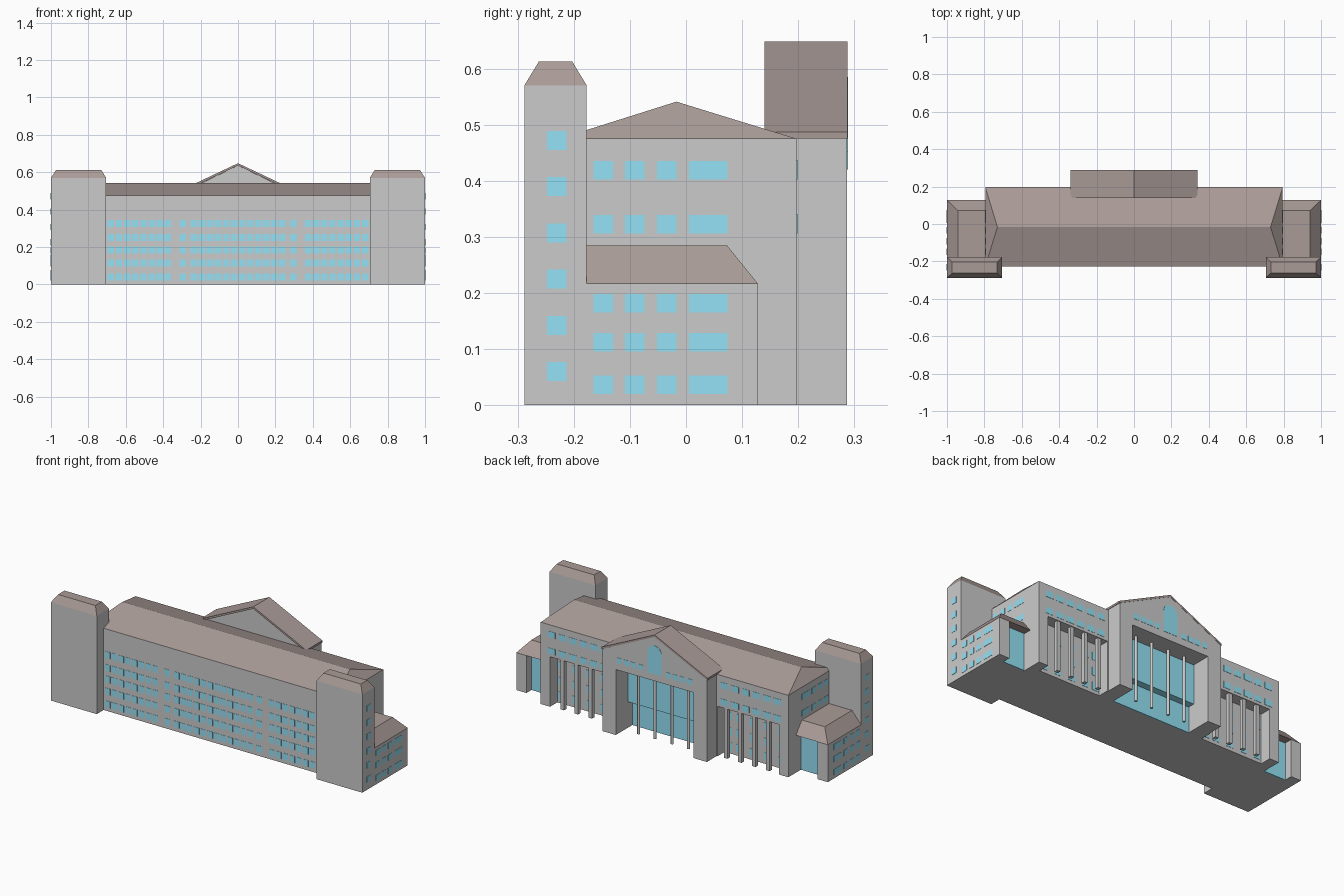
import bpy, bmesh, math
from mathutils import Matrix

if "Cube" in bpy.data.objects:
    bpy.data.objects.remove(bpy.data.objects["Cube"])


def material(name, rgb):
    m = bpy.data.materials.new(name)
    m.diffuse_color = (*rgb, 1)
    m.use_nodes = True
    m.node_tree.nodes["Principled BSDF"].inputs["Base Color"].default_value = m.diffuse_color
    return m


ROOF = material("brown_roof", (0.40, 0.33, 0.31))
GLASS = material("blue_glass", (0.30, 0.76, 0.92))


def finish(name, bm, mat=None):
    bmesh.ops.recalc_face_normals(bm, faces=bm.faces)
    me = bpy.data.meshes.new(name)
    bm.to_mesh(me)
    bm.free()
    ob = bpy.data.objects.new(name, me)
    bpy.context.collection.objects.link(ob)
    if mat:
        me.materials.append(mat)
    return ob


def add_box(bm, x0, x1, y0, y1, z0, z1):
    m = Matrix.Translation(((x0 + x1) / 2, (y0 + y1) / 2, (z0 + z1) / 2))
    bmesh.ops.create_cube(bm, size=1, matrix=m @ Matrix.Diagonal((x1 - x0, y1 - y0, z1 - z0, 1)))


def boxes(name, items, mat=None, mirror=False):
    bm = bmesh.new()
    for x0, x1, *rest in items:
        add_box(bm, x0, x1, *rest)
        if mirror:
            add_box(bm, -x1, -x0, *rest)
    return finish(name, bm, mat)


def extrude_xz(name, pts, y0, y1, mat=None):
    bm = bmesh.new()
    f = bm.faces.new([bm.verts.new((x, y0, z)) for x, z in pts])
    out = bmesh.ops.extrude_face_region(bm, geom=[f])
    for v in out["geom"]:
        if isinstance(v, bmesh.types.BMVert):
            v.co.y = y1
    return finish(name, bm, mat)


def hip(name, base, top, z0, z1, flip=False):
    """Roof frustum between two (x0, x1, y0, y1) rectangles."""
    bm = bmesh.new()
    s = -1 if flip else 1
    rings = [[bm.verts.new((s * x, y, z)) for x, y in ((r[0], r[2]), (r[1], r[2]), (r[1], r[3]), (r[0], r[3]))]
             for r, z in ((base, z0), (top, z1))]
    bm.faces.new(rings[0])
    bm.faces.new(rings[1])
    for i in range(4):
        j = (i + 1) % 4
        bm.faces.new((rings[0][i], rings[0][j], rings[1][j], rings[1][i]))
    bmesh.ops.remove_doubles(bm, verts=bm.verts, dist=1e-4)
    return finish(name, bm, ROOF)


def columns(name, xs, y, r, h):
    bm = bmesh.new()
    for x in xs:
        bmesh.ops.create_cone(bm, cap_ends=True, segments=12, radius1=r, radius2=r, depth=h,
                              matrix=Matrix.Translation((x, y, h / 2)))
    ob = finish(name, bm)
    for p in ob.data.polygons:
        p.use_smooth = len(p.vertices) == 4
    return ob


T = 0.0015  # window thickness each side of the wall plane

# Main block, with a rear layer notched for the recesses
boxes("main_block", [(-0.795, 0.795, -0.225, 0.13, 0, 0.475)])
half = [(0.25, 0.38), (0.25, 0), (0.34, 0), (0.34, 0.29), (0.735, 0.29), (0.735, 0), (0.795, 0), (0.795, 0.475)]
extrude_xz("rear_wall", half + [(-x, z) for x, z in reversed(half)], 0.13, 0.197)
hip("main_roof", (-0.795, 0.795, -0.226, 0.197), (-0.73, 0.73, -0.017, -0.017), 0.475, 0.541)

# Front corner towers
boxes("towers", [(0.705, 1, -0.288, -0.177, 0, 0.57)], mirror=True)
for s in (False, True):
    hip("tower_roof", (0.705, 1, -0.288, -0.177), (0.732, 0.972, -0.262, -0.203), 0.57, 0.613, s)

# Low side wings with rear corner pier and recessed glass
boxes("wings", [(0.795, 1, -0.177, 0.075, 0, 0.217), (0.935, 1, 0.075, 0.128, 0, 0.217)], mirror=True)
boxes("wing_glass", [(0.797, 0.935, 0.075, 0.082, 0, 0.216)], GLASS, True)
for s in (False, True):
    hip("wing_roof", (0.795, 1, -0.177, 0.128), (0.795, 0.942, -0.177, 0.073), 0.217, 0.285, s)

# Rear portico: gabled front with tall opening
p = [(0.25, 0.38), (0.25, 0), (0.335, 0), (0.335, 0.477)]
extrude_xz("portico_front", p + [(0, 0.636)] + [(-x, z) for x, z in reversed(p)], 0.197, 0.287)
extrude_xz("portico_gable", [(0.335, 0.474), (0, 0.636), (-0.335, 0.474)], 0.15, 0.197)
extrude_xz("portico_roof", [(-0.34, 0.475), (0, 0.636), (0.34, 0.475), (0.34, 0.487), (0, 0.648), (-0.34, 0.487)],
           0.14, 0.288, ROOF)
boxes("portico_glass", [(-0.25, 0.25, 0.13, 0.175, 0.15, 0.379), (-0.25, 0.25, 0.125, 0.135, 0, 0.15)], GLASS)
columns("portico_columns", (-0.16, -0.055, 0.055, 0.16), 0.205, 0.008, 0.38)
boxes("recess_columns", [(x - 0.011, x + 0.011, 0.17, 0.192, 0, 0.29)
                         for x in (0.39, 0.48, 0.57, 0.66)], mirror=True)

# Front windows: five floors
front_x = [-0.016 - 0.043 + 0.043 * i + 0.0375 for i in range(6)]
front_x = [0.0215 + 0.043 * i for i in range(6)] + [0.295] + [0.375 + 0.0435 * i for i in range(8)]
boxes("front_windows", [(x - 0.017, x + 0.017, -0.225 - T, -0.225 + T, z, z + 0.038)
                        for x in front_x for z in (0.021, 0.095, 0.166, 0.232, 0.307)], GLASS, True)

# Side windows on wings, upper block and towers
side_y = [(-0.165, -0.13), (-0.109, -0.074), (-0.052, -0.017), (0.005, 0.074)]
low, high = (0.02, 0.096, 0.165), (0.306, 0.402)
side = [(w - T, w + T, a, b, z, z + 0.033) for w, rows in ((1, low), (0.795, high)) for z in rows for a, b in side_y]
side += [(1 - T, 1 + T, -0.248, -0.213, 0.043 + 0.0824 * i, 0.077 + 0.0824 * i) for i in range(6)]
boxes("side_windows", side, GLASS, True)

# Rear windows: upper rows, recess rows and the portico row
rear = [(x - 0.024, x + 0.024, 0.197 - T, 0.197 + T, z, z + 0.035)
        for x in [0.385 + 0.068 * i for i in range(6)] for z in high]
rear += [(x - 0.022, x + 0.022, 0.13 - T, 0.13 + T, z, z + 0.045)
         for x in (0.365, 0.435, 0.525, 0.615, 0.705) for z in (0.02, 0.105, 0.195)]
rear += [(x - 0.016, x + 0.016, 0.287 - T, 0.287 + T, 0.42, 0.452) for x in (0.09, 0.135, 0.18, 0.225)]
boxes("rear_windows", rear, GLASS, True)

# Arched gable window
arch = [(0.045, 0.42)] + [(0.045 * math.cos(a), 0.54 + 0.045 * math.sin(a))
                          for a in [math.pi * i / 10 for i in range(11)]] + [(-0.045, 0.42)]
extrude_xz("arch_window", arch, 0.287 - T, 0.287 + T, GLASS)
